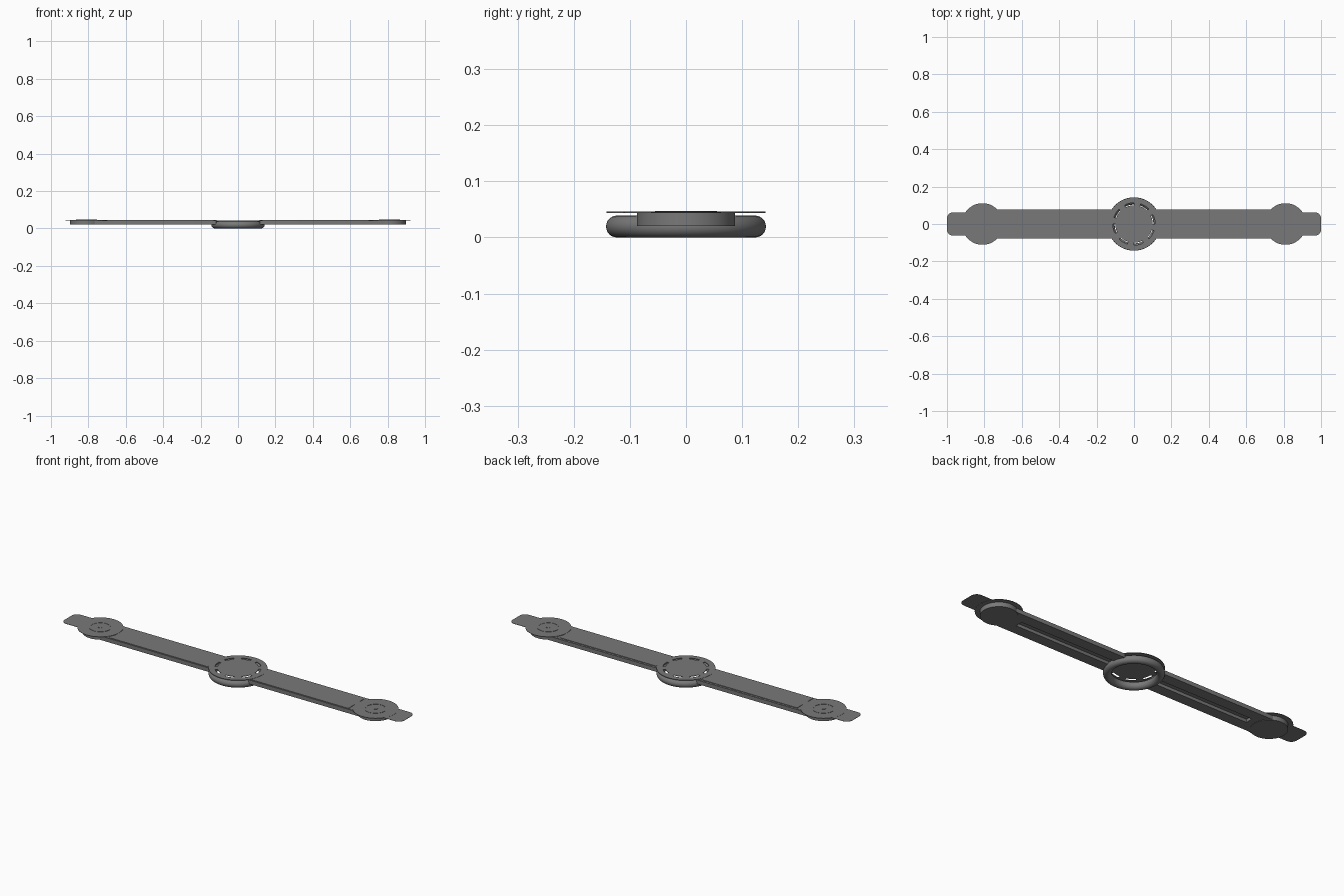
import bpy
import bmesh
from math import cos, sin, pi, radians

cube = bpy.data.objects.get("Cube")
if cube:
    bpy.data.objects.remove(cube, do_unlink=True)

GREY = (0.19, 0.19, 0.19, 1.0)
grey = bpy.data.materials.new("dark grey")
grey.use_nodes = True
grey.diffuse_color = GREY
grey.node_tree.nodes["Principled BSDF"].inputs["Base Color"].default_value = GREY


def finish(name, bm):
    """Turn a bmesh into a named, sharp-edged smooth object."""
    bmesh.ops.recalc_face_normals(bm, faces=bm.faces)
    mesh = bpy.data.meshes.new(name)
    bm.to_mesh(mesh)
    bm.free()
    mesh.materials.append(grey)
    obj = bpy.data.objects.new(name, mesh)
    bpy.context.collection.objects.link(obj)
    bpy.ops.object.select_all(action="DESELECT")
    obj.select_set(True)
    bpy.context.view_layer.objects.active = obj
    bpy.ops.object.shade_smooth_by_angle(angle=radians(35))
    return obj


def raise_faces(bm, height):
    """Extrude every face of a flat mesh upwards into a solid."""
    result = bmesh.ops.extrude_face_region(bm, geom=bm.faces[:], use_keep_orig=True)
    verts = [v for v in result["geom"] if isinstance(v, bmesh.types.BMVert)]
    bmesh.ops.translate(bm, verts=verts, vec=(0, 0, height))


def prism(name, outline, z0, z1):
    bm = bmesh.new()
    bm.faces.new([bm.verts.new((x, y, z0)) for x, y in outline])
    raise_faces(bm, z1 - z0)
    return finish(name, bm)


def circle(cx, radius, n=64):
    return [(cx + radius * cos(2 * pi * i / n), radius * sin(2 * pi * i / n))
            for i in range(n)]


def rounded(x0, x1, y0, y1, r, steps=6):
    """Rectangle outline with rounded corners."""
    corners = [(x1 - r, y1 - r), (x0 + r, y1 - r), (x0 + r, y0 + r), (x1 - r, y0 + r)]
    return [(cx + r * cos(pi / 2 * (q + s / steps)), cy + r * sin(pi / 2 * (q + s / steps)))
            for q, (cx, cy) in enumerate(corners) for s in range(steps + 1)]


def ring_plate(name, cx, radii, z0, z1, slotted=None, n=96):
    """Flat ring of annular bands; one band may be pierced by slots."""
    bm = bmesh.new()
    loops = [[bm.verts.new((x, y, z0)) for x, y in circle(cx, r, n)] for r in radii]
    for band in range(len(radii) - 1):
        inner, outer = loops[band], loops[band + 1]
        for i in range(n):
            if band == slotted and i % 12 < 7:
                continue
            j = (i + 1) % n
            bm.faces.new((inner[i], outer[i], outer[j], inner[j]))
    if slotted is not None:
        bm.faces.new(loops[0])
    raise_faces(bm, z1 - z0)
    return finish(name, bm)


def span(side, a, b):
    return sorted((side * a, side * b))


# Round central ring and the slotted cover above it
bpy.ops.mesh.primitive_torus_add(major_radius=0.123, minor_radius=0.0195,
                                 major_segments=96, minor_segments=24,
                                 location=(0, 0, 0.0195))
ring = bpy.context.object
ring.name = "central_ring"
ring.data.materials.append(grey)
bpy.ops.object.shade_smooth()
ring_plate("central_cover", 0, (0.1, 0.113, 0.142), 0.044, 0.0465, slotted=1 - 1)

# Both straps with their rounded ends
for side, word in ((1, "left"), (-1, "right")):
    end = side * 0.81
    x0, x1 = span(side, 0.115, 0.78)
    prism(word + "_strap_web", rounded(x0, x1, -0.07, 0.07, 0.005), 0.038, 0.0435)

    # Two rails leave an open groove along the underside
    for lift, edge in ((1, "back"), (-1, "front")):
        y0, y1 = span(lift, 0.02, 0.077)
        prism(word + "_" + edge + "_strap_rail", rounded(x0, x1, y0, y1, 0.004),
              0.022, 0.043)
    g0, g1 = span(side, 0.69, 0.78)
    prism(word + "_groove_end", rounded(g0, g1, -0.03, 0.03, 0.004), 0.022, 0.04)

    # Thin panel on top of the strap
    p0, p1 = span(side, 0.13, 0.7)
    prism(word + "_strap_panel", rounded(p0, p1, -0.072, 0.065, 0.006), 0.043, 0.0455)

    # Thick end disc, wider thin flange, raised trim and outer tab
    prism(word + "_end_disc", circle(end, 0.0875), 0.02, 0.0445)
    prism(word + "_end_flange", circle(end, 0.111), 0.044, 0.0462)
    ring_plate(word + "_end_trim", end, (0.048, 0.055), 0.046, 0.0475)
    prism(word + "_end_button", circle(end, 0.011, 24), 0.046, 0.0475)
    t0, t1 = span(side, 0.85, 1.0)
    prism(word + "_end_tab", rounded(t0, t1, -0.062, 0.062, 0.032), 0.0445, 0.0458)
